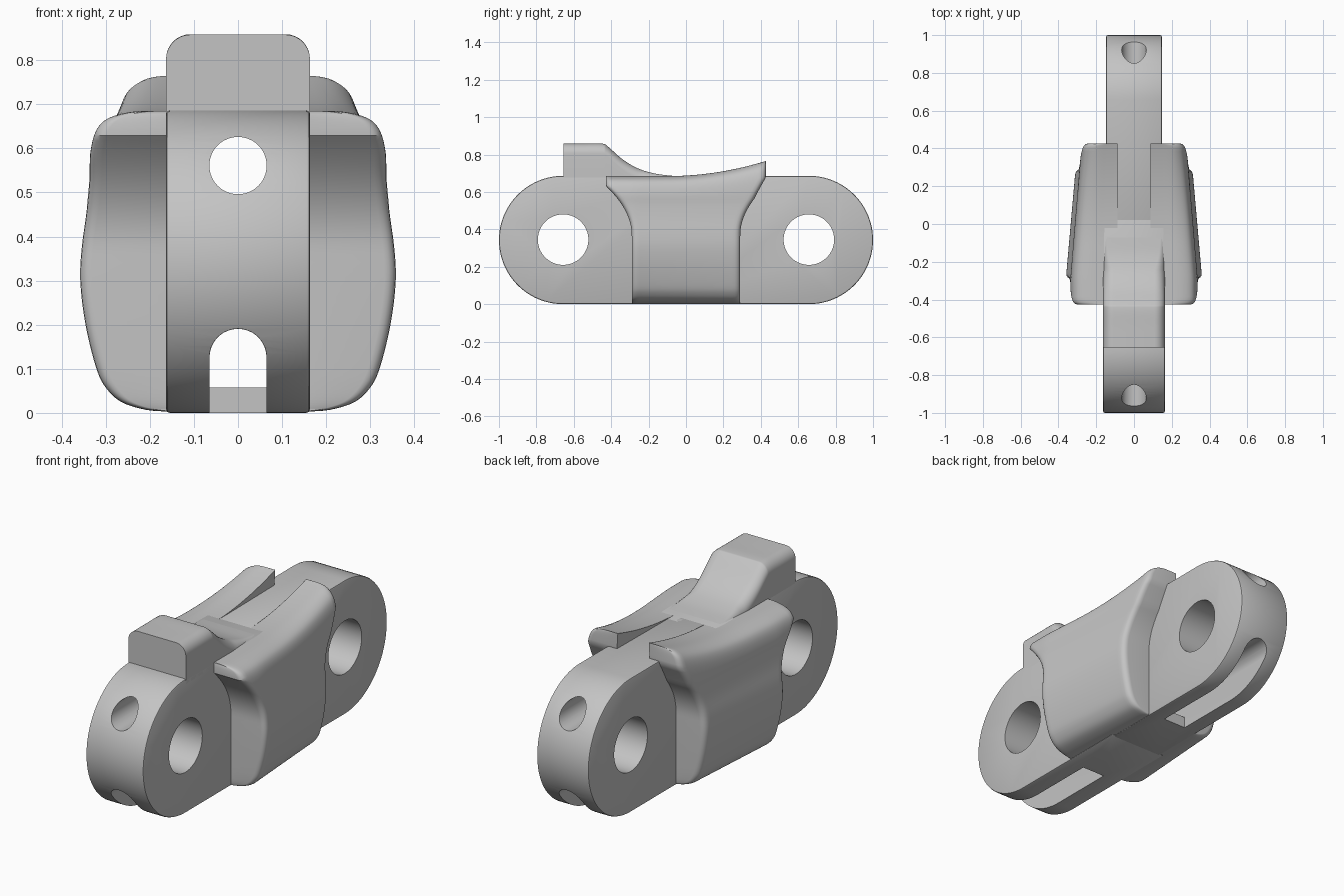
import bpy
import bmesh
from math import sin, cos, pi, sqrt

if "Cube" in bpy.data.objects:
    bpy.data.objects.remove(bpy.data.objects["Cube"], do_unlink=True)

grey = bpy.data.materials.new("light grey")
grey.use_nodes = True
grey.diffuse_color = (0.55, 0.55, 0.55, 1)
grey.node_tree.nodes["Principled BSDF"].inputs["Base Color"].default_value = (0.55, 0.55, 0.55, 1)


def finish(name, bm):
    """Turn a bmesh into a named object with the shared material."""
    bmesh.ops.recalc_face_normals(bm, faces=bm.faces)
    mesh = bpy.data.meshes.new(name)
    bm.to_mesh(mesh)
    bm.free()
    mesh.materials.append(grey)
    obj = bpy.data.objects.new(name, mesh)
    bpy.context.collection.objects.link(obj)
    return obj


def smooth(obj, degrees=35):
    bpy.ops.object.select_all(action="DESELECT")
    obj.select_set(True)
    bpy.context.view_layer.objects.active = obj
    bpy.ops.object.shade_smooth_by_angle(angle=degrees * pi / 180)


def prism(name, outline, axis, start, end):
    """Extrude an outline of (y, z) along x, or of (x, z) along y."""
    bm = bmesh.new()
    place = (lambda p, d: (d, p[0], p[1])) if axis == "x" else (lambda p, d: (p[0], d, p[1]))
    a = [bm.verts.new(place(p, start)) for p in outline]
    b = [bm.verts.new(place(p, end)) for p in outline]
    bm.faces.new(a)
    bm.faces.new(b)
    for i in range(len(a)):
        j = (i + 1) % len(a)
        bm.faces.new((a[i], a[j], b[j], b[i]))
    return finish(name, bm)


def arc(cx, cz, r, a0, a1, n):
    return [(cx + r * cos(a0 + (a1 - a0) * i / n), cz + r * sin(a0 + (a1 - a0) * i / n))
            for i in range(n + 1)]


def circle(cx, cz, r, n=48):
    return arc(cx, cz, r, 0, 2 * pi, n)[:-1]


def spline(pts, steps):
    """Smooth curve through the given points."""
    ext = [pts[0]] + pts + [pts[-1]]
    out = []
    for i in range(len(pts) - 1):
        p0, p1, p2, p3 = ext[i:i + 4]
        for s in range(steps):
            t = s / steps
            out.append(tuple(b + 0.5 * t * (c - a + t * (2*a - 5*b + 4*c - d + t * (3*(b - c) + d - a)))
                             for a, b, c, d in zip(p0, p1, p2, p3)))
    return out + [pts[-1]]


# Cutters: pin holes, long bore, floored tunnel and open end slots
def arch(half, bottom):
    return [(-half, bottom), (half, bottom)] + arc(0, 0.126, half, 0, pi, 24)


bore = prism("bore_cutter", circle(0, 0.561, 0.065), "y", -1.2, 1.2)
tunnel = prism("tunnel_cutter", arch(0.0645, 0.058), "y", -0.5, 0.5)
cutters = {}
for side, s in (("front", -1), ("back", 1)):
    cutters[side] = [
        prism(side + "_pin_cutter", circle(0.657 * s, 0.345, 0.135, 64), "x", -0.5, 0.5),
        prism(side + "_slot_cutter", arch(0.065, -0.1), "y", 0.31 * s, 1.2 * s),
        bore, tunnel]

# Link body: a wider front half and a narrower back half, each with a round end
R = 0.343
for side, s, half in (("front", -1, 0.163), ("back", 1, 0.147)):
    outline = [(-0.03 * s, 0)] + [(s * y, z) for y, z in arc(1 - R, R, R, -pi / 2, pi / 2, 48)]
    outline.append((-0.03 * s, 2 * R))
    link = prism(side + "_link", outline, "x", -half, half)
    bevel = link.modifiers.new("edge", "BEVEL")
    bevel.width = 0.008
    bevel.segments = 2
    bevel.limit_method = "ANGLE"
    bevel.angle_limit = pi / 3
    for cutter in cutters[side]:
        cut = link.modifiers.new("cut", "BOOLEAN")
        cut.operation = "DIFFERENCE"
        cut.solver = "EXACT"
        cut.object = cutter
    # Bake the modifiers so that the smoothing acts on the cut shape
    graph = bpy.context.evaluated_depsgraph_get()
    baked = bpy.data.meshes.new_from_object(link.evaluated_get(graph))
    link.modifiers.clear()
    link.data = baked
    smooth(link)

for cutter in {c for group in cutters.values() for c in group}:
    bpy.data.objects.remove(cutter, do_unlink=True)

# Raised stop: rounded section swept along a falling curve
curve = spline([(-0.655, 0.858), (-0.55, 0.858), (-0.45, 0.858), (-0.42, 0.845), (-0.34, 0.775),
                (-0.26, 0.727), (-0.17, 0.699), (-0.08, 0.687), (0, 0.68)], 5)
bm = bmesh.new()
rings = []
for y, top in curve:
    r = min(0.055, top - 0.665)
    right = [(0.163, 0.66)] + arc(0.163 - r, top - r, r, 0, pi / 2, 8)
    section = right + [(-x, z) for x, z in reversed(right)]
    rings.append([bm.verts.new((x, y, z)) for x, z in section])
for a, b in zip(rings, rings[1:]):
    for i in range(len(a)):
        j = (i + 1) % len(a)
        bm.faces.new((a[i], a[j], b[j], b[i]))
bm.faces.new(rings[0])
bm.faces.new(rings[-1])
smooth(finish("raised_stop", bm))

# Side wings: curved shells that taper to the back and flare at the top
profile = spline([(0.16, 0.003), (0.21, 0.007), (0.265, 0.024), (0.3, 0.055), (0.323, 0.1),
                  (0.348, 0.2), (0.36, 0.3), (0.356, 0.38), (0.344, 0.46), (0.337, 0.53),
                  (0.335, 0.59), (0.322, 0.64), (0.295, 0.668), (0.24, 0.683), (0.17, 0.684)], 4)
COLUMNS = 28
ROUND = 0.028


def reach(z):
    u = min(max((z - 0.37) / 0.26, 0), 1)
    return 0.29 + 0.137 * u * u


def wing_point(x, z, t, inner):
    length = reach(z)
    y = length * t
    rise = min(max((z - 0.56) / 0.12, 0), 1)
    height = z + rise * 0.081 * (max(y + 0.1, 0) / 0.527) ** 2
    if inner:
        return 0.1 - 0.012 * rise, y, height
    gap = length * (1 - abs(t))
    x *= min(1, 0.93 - 0.245 * y)
    if gap < ROUND:
        x -= ROUND - sqrt(max(ROUND ** 2 - (ROUND - gap) ** 2, 0))
    return x, y, height


for name, mirror in (("left_wing", 1), ("right_wing", -1)):
    bm = bmesh.new()
    rings = []
    for c in range(COLUMNS + 1):
        t = sin(pi / 2 * (2 * c / COLUMNS - 1))
        pts = [wing_point(x, z, t, False) for x, z in profile]
        pts += [wing_point(x, z, t, True) for x, z in reversed(profile)]
        rings.append([bm.verts.new((mirror * x, y, z)) for x, y, z in pts])
    count = len(rings[0])
    for a, b in zip(rings, rings[1:]):
        for i in range(count):
            j = (i + 1) % count
            bm.faces.new((a[i], a[j], b[j], b[i]))
    # Hollow-curved end faces
    for ring in (rings[0], rings[-1]):
        for i in range(len(profile) - 1):
            bm.faces.new((ring[i], ring[i + 1], ring[count - 2 - i], ring[count - 1 - i]))
    smooth(finish(name, bm), 40)
